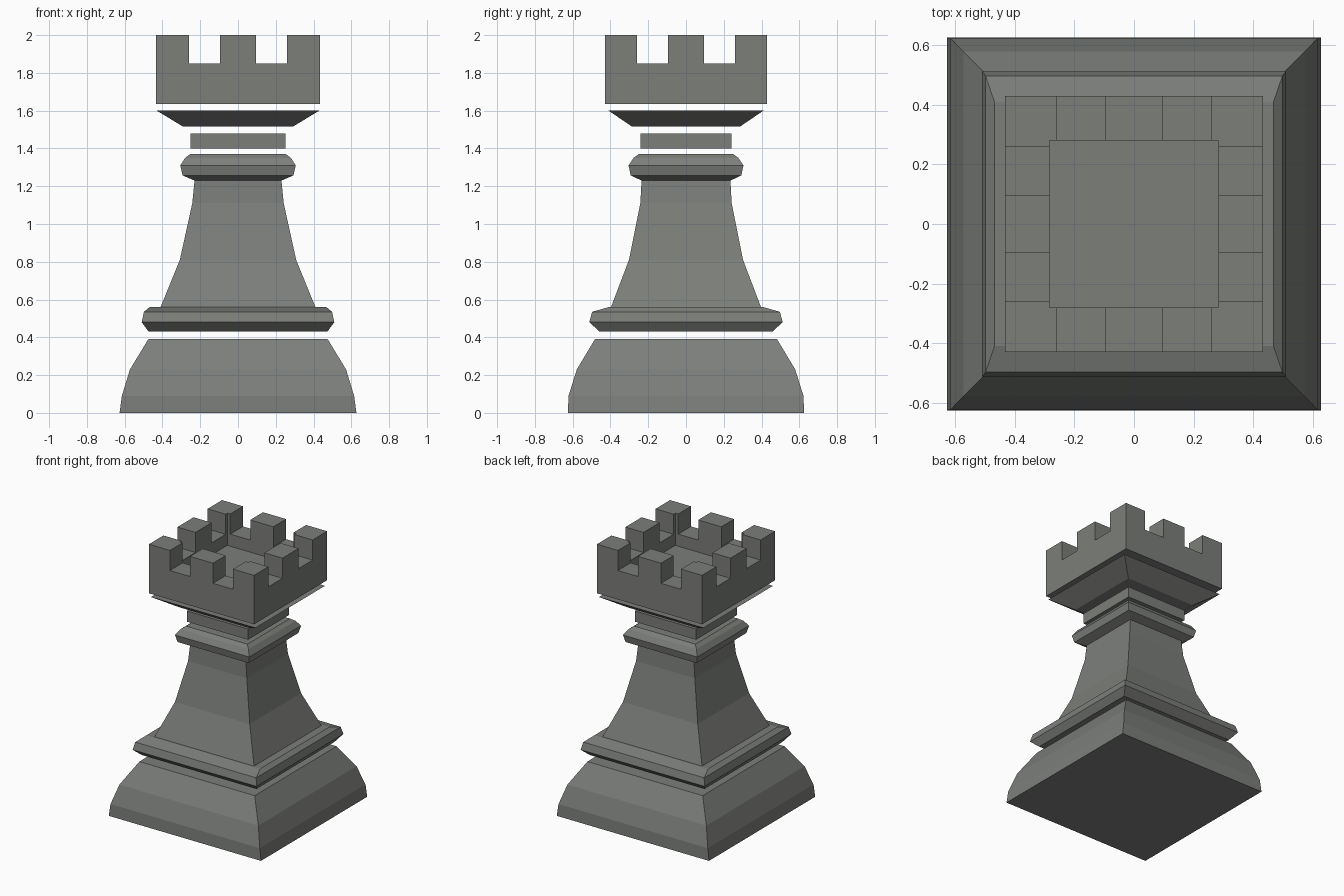
import bpy

if "Cube" in bpy.data.objects:
    bpy.data.objects.remove(bpy.data.objects["Cube"])

stone = bpy.data.materials.new("dark_grey_stone")
stone.diffuse_color = (0.2, 0.21, 0.195, 1)
stone.use_nodes = True
stone.node_tree.nodes["Principled BSDF"].inputs["Base Color"].default_value = stone.diffuse_color


def stack(name, rings):
    """Closed solid lofted through rectangles (half_x, half_y, z), bottom to top."""
    verts, faces = [], []
    for hx, hy, z in rings:
        verts += [(-hx, -hy, z), (hx, -hy, z), (hx, hy, z), (-hx, hy, z)]
    for r in range(len(rings) - 1):
        for i in range(4):
            j = (i + 1) % 4
            a = 4 * r
            faces.append((a + i, a + j, a + 4 + j, a + 4 + i))
    n = len(verts)
    faces += [(3, 2, 1, 0), (n - 4, n - 3, n - 2, n - 1)]
    mesh = bpy.data.meshes.new(name)
    mesh.from_pydata(verts, [], faces)
    mesh.materials.append(stone)
    ob = bpy.data.objects.new(name, mesh)
    bpy.context.collection.objects.link(ob)
    return ob


def cut(target, cutter):
    cutter.hide_render = True
    cutter.display_type = 'WIRE'
    mod = target.modifiers.new(cutter.name, 'BOOLEAN')
    mod.operation = 'DIFFERENCE'
    mod.solver = 'EXACT'
    mod.object = cutter


# Foot
stack("base", [(.627, .625, 0), (.615, .622, .09), (.572, .578, .23), (.475, .482, .39)])

# Floating moulding under the shaft
stack("lower_collar", [(.473, .457, .43), (.51, .512, .48), (.498, .497, .535), (.468, .41, .56)])

# Tapering shaft
stack("shaft", [(.41, .397, .56), (.308, .302, .81), (.242, .242, 1.11), (.23, .235, 1.23)])

# Moulding on top of the shaft
stack("upper_collar", [(.23, .235, 1.23), (.293, .293, 1.257), (.306, .304, 1.31),
                       (.28, .278, 1.35), (.253, .25, 1.37)])

# Neck block and flared plate
stack("neck", [(.252, .242, 1.40), (.252, .242, 1.48)])
stack("flare", [(.29, .285, 1.515), (.43, .41, 1.60)])

# Battlement with cavity and slots cut through opposite walls
head = stack("battlement", [(.433, .43, 1.635), (.433, .43, 2.0)])
cut(head, stack("cavity_cutter", [(.284, .28, 1.76), (.284, .28, 2.2)]))
for s in (-1, 1):
    slot = stack("slot_cutter_x", [(.0825, .7, 1.85), (.0825, .7, 2.2)])
    slot.location.x = s * .1775
    cut(head, slot)
    slot = stack("slot_cutter_y", [(.7, .0825, 1.85), (.7, .0825, 2.2)])
    slot.location.y = s * .1775
    cut(head, slot)
